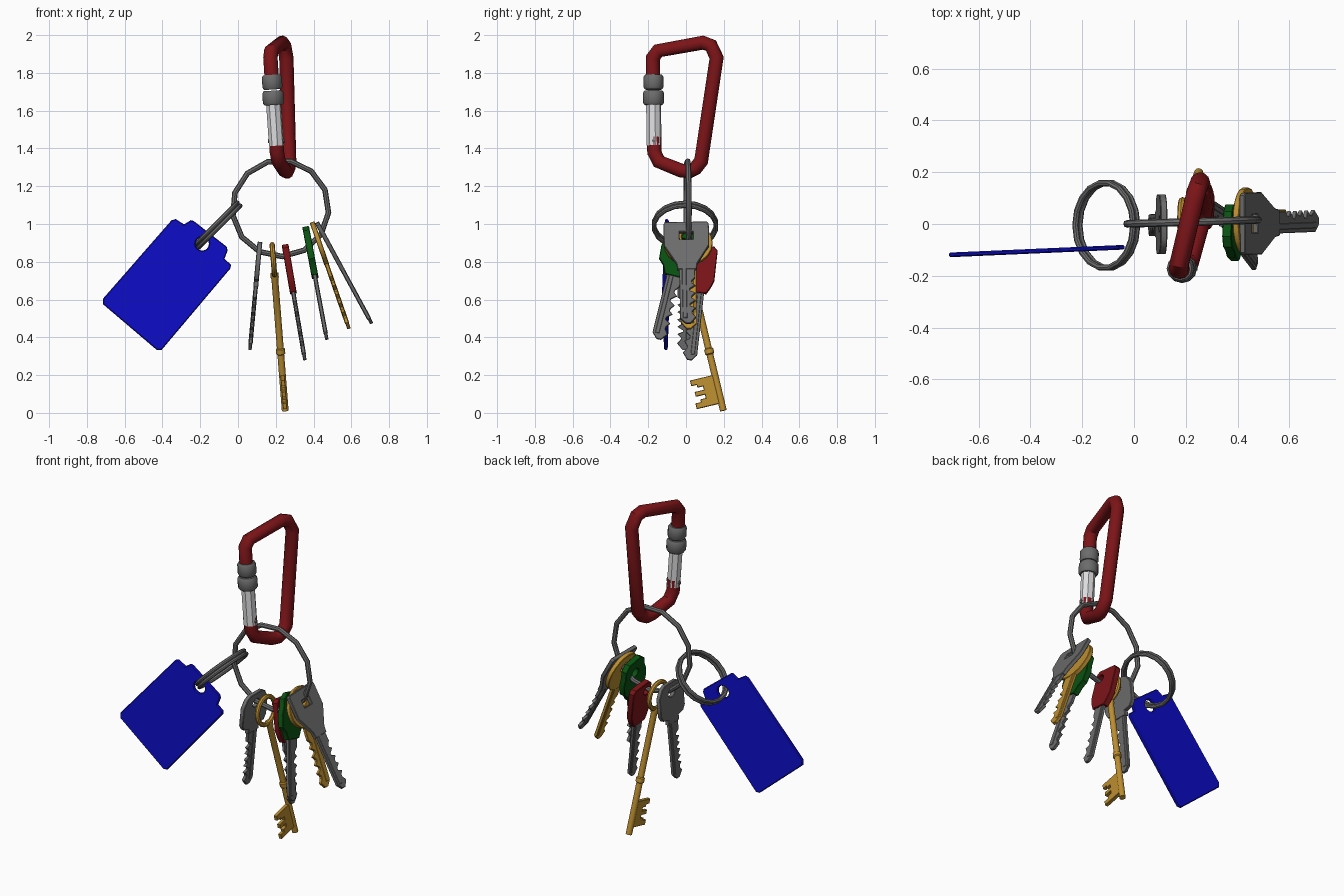
import bpy
from math import cos, sin, pi, radians
from mathutils import Vector, Matrix

if "Cube" in bpy.data.objects:
    bpy.data.objects.remove(bpy.data.objects["Cube"])


def material(name, rgb):
    m = bpy.data.materials.new(name)
    m.use_nodes = True
    m.diffuse_color = (*rgb, 1)
    bsdf = m.node_tree.nodes["Principled BSDF"]
    bsdf.inputs["Base Color"].default_value = (*rgb, 1)
    bsdf.inputs["Roughness"].default_value = 0.6
    return m


RED = material("dark red", (0.2, 0.007, 0.009))
STEEL = material("steel grey", (0.15, 0.15, 0.15))
WHITE = material("light aluminium", (0.72, 0.72, 0.74))
BLUE = material("tag blue", (0.004, 0.004, 0.6))
GOLD = material("brass", (0.5, 0.27, 0.03))
GREEN = material("dark green", (0.003, 0.085, 0.006))


def finish(name, curve, mat, matrix):
    """Turn a curve into a mesh object with sharp edges kept."""
    tmp = bpy.data.objects.new(name + "_curve", curve)
    bpy.context.collection.objects.link(tmp)
    bpy.context.view_layer.update()
    deps = bpy.context.evaluated_depsgraph_get()
    mesh = bpy.data.meshes.new_from_object(tmp.evaluated_get(deps))
    bpy.data.objects.remove(tmp)
    mesh.materials.clear()
    mesh.materials.append(mat)
    mesh.shade_smooth()
    mesh.set_sharp_from_angle(angle=radians(35))
    ob = bpy.data.objects.new(name, mesh)
    ob.matrix_world = matrix
    bpy.context.collection.objects.link(ob)
    return ob


def add_spline(curve, pts, cyclic, radii=None):
    s = curve.splines.new("POLY")
    s.points.add(len(pts) - 1)
    for i, p in enumerate(pts):
        s.points[i].co = (*p, *([0] * (3 - len(p))), 1)
        s.points[i].radius = radii[i] if radii else 1
    s.use_cyclic_u = cyclic


def tube(name, pts, r, mat, matrix=Matrix(), cyclic=False, radii=None, res=4):
    c = bpy.data.curves.new(name, "CURVE")
    c.dimensions = "3D"
    c.bevel_depth = r
    c.bevel_resolution = res
    c.use_fill_caps = True
    add_spline(c, pts, cyclic, radii)
    return finish(name, c, mat, matrix)


def plate(name, outline, holes, thick, mat, matrix, bevel=0.003):
    c = bpy.data.curves.new(name, "CURVE")
    c.dimensions = "2D"
    c.fill_mode = "BOTH"
    c.extrude = thick / 2 - bevel
    c.bevel_depth = bevel
    c.offset = -bevel
    c.bevel_resolution = 0
    for pts in [outline] + holes:
        add_spline(c, pts, True)
    return finish(name, c, mat, matrix)


def circle(cx, cy, rx, ry, n=16, start=0.0):
    return [(cx + rx * cos(start + 2 * pi * i / n),
             cy + ry * sin(start + 2 * pi * i / n)) for i in range(n)]


def frame(origin, u, v):
    """Matrix with local x along u and local y along v."""
    v = Vector(v).normalized()
    u = Vector(u)
    u = (u - v * u.dot(v)).normalized()
    m = Matrix((u, v, u.cross(v))).transposed().to_4x4()
    m.translation = origin
    return m


def mirrored(half):
    return half + [(-x, y) for x, y in reversed(half)]


# Carabiner, lying in one tilted plane
def clip(y, z):
    return (0.255 + 0.25 * y - 0.065 * (z - 1.27), y, z)


body = [(-.175, 1.77), (-.175, 1.88), (-.148, 1.917), (.09, 1.96), (.132, 1.945),
        (.162, 1.88), (.08, 1.333), (.05, 1.295), (.016, 1.277), (-.026, 1.283),
        (-.143, 1.33), (-.168, 1.38), (-.168, 1.46)]
tube("carabiner_body", [clip(*p) for p in body], 0.038, RED)
tube("carabiner_gate", [clip(-.169, 1.415), clip(-.172, 1.66)], 0.04, WHITE, res=2)
x, y, z = clip(-.169, 1.44)
tube("gate_pin", [(x - .044, y, z), (x + .044, y, z)], 0.01, STEEL, res=2)
for name, lo, hi, r in (("lower_collar", 1.63, 1.706, .056), ("upper_collar", 1.712, 1.79, .053)):
    zs = [lo, lo + .012, hi - .012, hi]
    tube(name, [clip(-.172, z) for z in zs], r, STEEL, radii=[.85, 1, 1, .85])

# Main ring and the double-wound tag ring
tube("main_ring", circle(0, 0, .255, .255, 13, radians(78)), 0.015, STEEL,
     frame((.225, .008, 1.083), (1, .03, 0), (0, 0, 1)), cyclic=True, res=2)
ring_frame = frame((-.107, -.005, .993), (1, 0, 1), (0, 1, 0))
for name, off in (("tag_ring_upper_coil", .011), ("tag_ring_lower_coil", -.011)):
    tube(name, [(*p, off) for p in circle(0, 0, .158, .165, 18)], 0.012, STEEL,
         ring_frame, cyclic=True, res=2)

# Blue tag with a narrower tab
tag = [(-.715, .575), (-.715, .605), (-.352, 1.02), (-.33, 1.026), (-.286, .998), (-.25, 1.02),
       (-.235, 1.016), (-.06, .88), (-.055, .86), (-.072, .815), (-.037, .785), (-.04, .765),
       (-.405, .333), (-.43, .333)]
plate("tag", tag, [circle(-.19, .895, .036, .036)], .018, BLUE,
      frame((0, -.088, 0), (1, .044, 0), (0, 0, 1)), .005)


# Flat keys: local y runs from the top of the head to the tip
def blade(start, end, hw, side, teeth):
    pts = [(-side * hw, start), (-side * hw, end - .03), (-side * hw * .3, end),
           (side * hw * .3, end), (side * hw, end - .035)]
    step = (end - start - .14) / teeth
    for i in range(teeth):
        v = end - .045 - i * step
        depth = hw * (.3 if i % 2 else .55)
        pts += [(side * depth, v - step * .3), (side * depth, v - step * .55), (side * hw, v - step)]
    return pts + [(side * hw, start)]


def key(name, top, tip, head, head_len, head_mat, blade_mat, head_thick,
        hole, side=1, hw=.042, teeth=5):
    top, tip = Vector(top), Vector(tip)
    length = (tip - top).length
    m = frame(top, (0, 1, 0), tip - top)
    plate(name + "_head", head, [hole], head_thick, head_mat, m)
    plate(name + "_blade", blade(head_len - .04, length, hw, side, teeth), [],
          .018, blade_mat, m, .002)
    rib = [(-side * hw * .65, head_len - .03), (-side * hw * .1, head_len - .03),
           (-side * hw * .1, length - .03), (-side * hw * .65, length - .03)]
    plate(name + "_rib", rib, [], .023, blade_mat, m, .002)


cut_corner = mirrored([(.055, 0), (.085, .015), (.115, .06), (.115, .17), (.095, .2), (.05, .21), (.05, .24)])
key("left_steel_key", (.116, 0, .905), (.063, -.005, .333), cut_corner, .24, STEEL, STEEL,
    .026, circle(0, .06, .03, .024), side=-1, teeth=6)

rounded = mirrored([(.065, 0), (.085, .02), (.085, .18), (.07, .22), (.05, .255)])
key("red_key", (.25, .085, .885), (.354, .018, .28), rounded, .25, RED, STEEL,
    .036, circle(-.045, .055, .028, .024), side=-1, hw=.038)

lobed = mirrored([(.05, 0), (.085, .03), (.09, .08), (.105, .12), (.1, .19), (.07, .22), (.05, .265)])
key("green_key", (.36, 0, .975), (.47, -.145, .39), lobed, .26, GREEN, STEEL,
    .036, circle(0, .085, .03, .028), side=1, hw=.04)

key("brass_key", (.392, .01, 1.01), (.588, .015, .445), circle(0, .12, .13, .12, 20), .25,
    GOLD, GOLD, .026, circle(0, .085, .034, .03), side=-1)

trapezoid = mirrored([(.11, 0), (.12, .012), (.12, .14), (.055, .25), (.05, .285)])
slot = [(-.035, .06), (.035, .06), (.035, .105), (-.035, .105)]
key("right_steel_key", (.418, 0, 1.007), (.708, .012, .473), trapezoid, .28,
    STEEL, STEEL, .024, slot, side=1)

# Old-fashioned brass key: ring bow, round shaft with collars, notched bit
top, tip = Vector((.18, -.015, .9)), Vector((.25, .198, .012))
m = frame(top, (0, 1, 0), tip - top)
tube("skeleton_bow", circle(0, .092, .085, .08, 18), .014, GOLD, m, cyclic=True, res=2)
end = (tip - top).length
stations = [(.165, 1.2), (.19, 1.2), (.2, 1), (.575, 1), (.58, 1.35), (.605, 1.35), (.61, 1), (end, 1)]
tube("skeleton_shaft", [(0, v, 0) for v, r in stations], .018, GOLD, m, radii=[r for v, r in stations])
bit = [(0, .72), (-.135, .72), (-.135, .75), (-.105, .75), (-.105, .765), (-.075, .765),
       (-.075, .785), (-.125, .785), (-.125, .81), (-.075, .81), (-.075, .83),
       (-.105, .83), (-.105, .845), (-.135, .845), (-.135, .875), (0, .875)]
plate("skeleton_bit", bit, [], .022, GOLD, m, .002)
